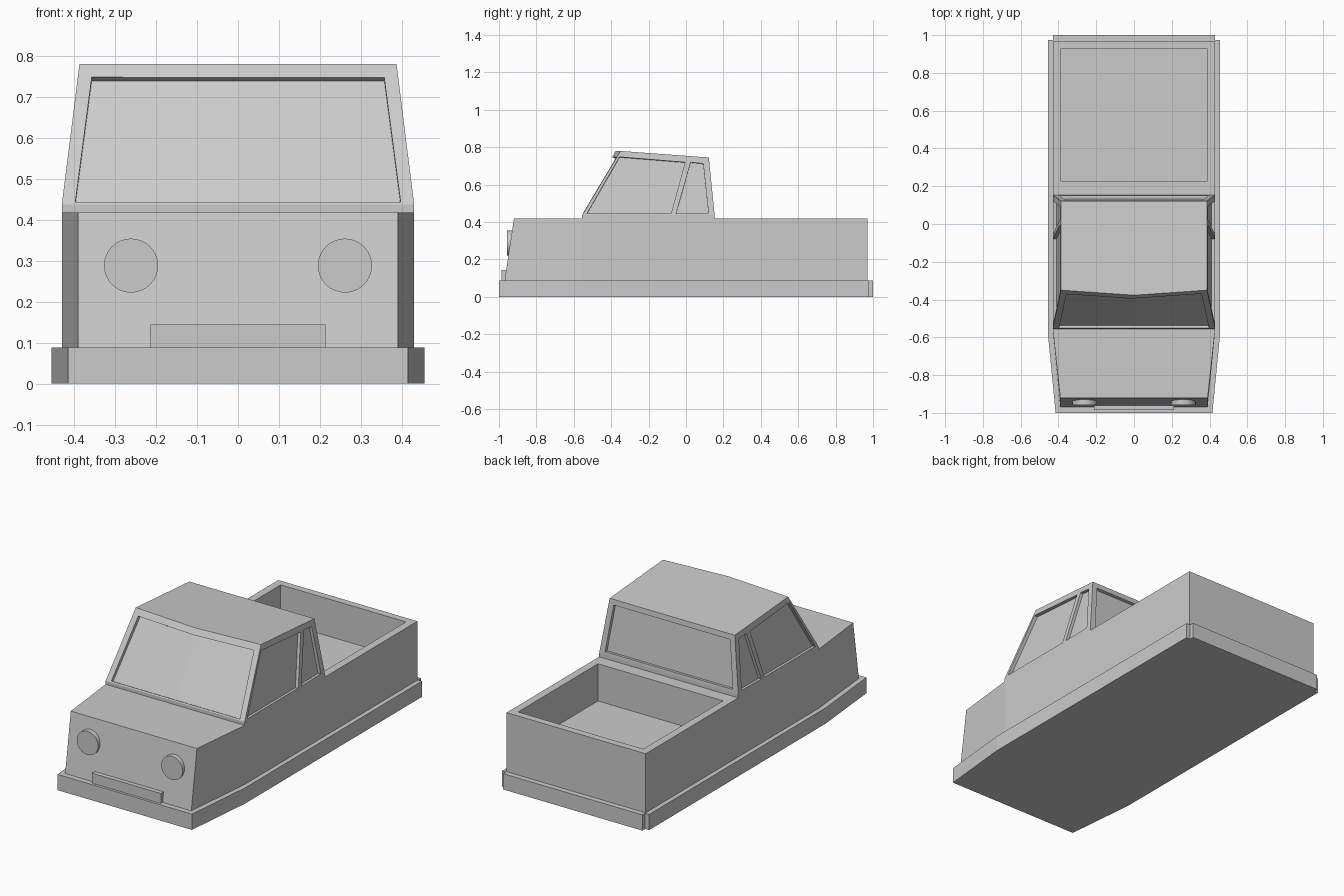
import bpy, bmesh, math
from mathutils import Vector

cube = bpy.data.objects.get("Cube")
if cube:
    bpy.data.objects.remove(cube, do_unlink=True)

paint = bpy.data.materials.new("plain_grey")
paint.use_nodes = True
GREY = (0.6, 0.6, 0.6, 1)
paint.diffuse_color = GREY
paint.node_tree.nodes["Principled BSDF"].inputs["Base Color"].default_value = GREY


def finish(name, bm):
    bmesh.ops.recalc_face_normals(bm, faces=bm.faces[:])
    mesh = bpy.data.meshes.new(name)
    bm.to_mesh(mesh)
    bm.free()
    mesh.materials.append(paint)
    obj = bpy.data.objects.new(name, mesh)
    bpy.context.collection.objects.link(obj)
    return obj


def loft(name, *rings):
    """Closed solid through rings of matching points."""
    bm = bmesh.new()
    loops = [[bm.verts.new(p) for p in ring] for ring in rings]
    n = len(loops[0])
    for low, high in zip(loops, loops[1:]):
        for i in range(n):
            j = (i + 1) % n
            bm.faces.new((low[i], low[j], high[j], high[i]))
    bm.faces.new(loops[0][::-1])
    bm.faces.new(loops[-1])
    return finish(name, bm)


def mirrored(half, z):
    """Plan outline at height z from its +x half, listed front to back."""
    right = [(x, y, z) for x, y in half]
    return right + [(-x, y, z) for x, y in reversed(half) if x > 0]


def box(name, x, y0, y1, z0, z1):
    half = [(x, y0), (x, y1)]
    return loft(name, mirrored(half, z0), mirrored(half, z1))


def cut(target, cutter):
    cutter.hide_render = True
    cutter.hide_set(True)
    cutter.display_type = 'WIRE'
    mod = target.modifiers.new(cutter.name, 'BOOLEAN')
    mod.operation = 'DIFFERENCE'
    mod.solver = 'EXACT'
    mod.object = cutter


def recess(target, name, points, outward, depth=0.018):
    """Sink a window outline into the surface it lies on."""
    pts = [Vector(p) for p in points]
    normal = (pts[1] - pts[0]).cross(pts[-1] - pts[0]).normalized()
    if normal.dot(Vector(outward)) < 0:
        normal.negate()
    cut(target, loft(name, [p - normal * depth for p in pts],
                     [p + normal * 0.03 for p in pts]))


# Lower skirt and rear bumper
skirt = [(0.415, -1), (0.455, -0.59), (0.455, 0.975)]
loft("skirt", mirrored(skirt, 0), mirrored(skirt, 0.088))
box("rear_bumper", 0.43, 0.96, 1.0, 0, 0.088)

# Body with tapered nose and open cargo bed
body = loft("body",
            mirrored([(0.39, -0.97), (0.43, -0.555), (0.43, 0.97)], 0.085),
            mirrored([(0.39, -0.92), (0.43, -0.555), (0.43, 0.97)], 0.418))
cut(body, box("bed_cutter", 0.387, 0.225, 0.93, 0.21, 0.6))

# Cab with a slightly peaked roof front
base = [(0, -0.555), (0.43, -0.555), (0.43, 0.153)]
top = [(0, -0.377, 0.78), (0.387, -0.35, 0.78), (0.387, 0.122, 0.745)]
top += [(-x, y, z) for x, y, z in reversed(top[1:])]
cab = loft("cab", mirrored(base, 0.41), mirrored(base, 0.437), top)


def side_x(z):
    return 0.43 - 0.043 * (z - 0.437) / 0.325


# Side windows
FRONT = [(-0.53, 0.445), (-0.08, 0.445), (-0.005, 0.72), (-0.355, 0.748)]
REAR = [(-0.053, 0.445), (0.12, 0.448), (0.092, 0.713), (0.025, 0.72)]
for side, label in ((1, "left"), (-1, "right")):
    for outline, part in ((FRONT, "front"), (REAR, "rear")):
        recess(cab, f"{label}_{part}_window_cutter",
               [(side * side_x(z), y, z) for y, z in outline], (side, 0, 0))
    # Half of the windscreen, overlapping its twin at the centre
    recess(cab, f"{label}_windscreen_cutter",
           [(-side * 0.001, -0.552, 0.444), (side * 0.397, -0.552, 0.444),
            (side * 0.357, -0.37, 0.747), (-side * 0.001, -0.394, 0.747)],
           (0, -1, 0))

# Rear window
recess(cab, "rear_window_cutter",
       [(-0.395, 0.151, 0.455), (0.395, 0.151, 0.455),
        (0.36, 0.125, 0.715), (-0.36, 0.125, 0.715)], (0, 1, 0))

# Headlamps and front plate
for x, label in ((0.261, "left"), (-0.261, "right")):
    rings = [[(x + 0.066 * math.cos(a), y, 0.288 + 0.066 * math.sin(a))
              for a in (math.tau * i / 32 for i in range(32))]
             for y in (-0.925, -0.957)]
    loft(f"{label}_headlamp", *rings)
box("front_plate", 0.213, -0.986, -0.955, 0.085, 0.144)
